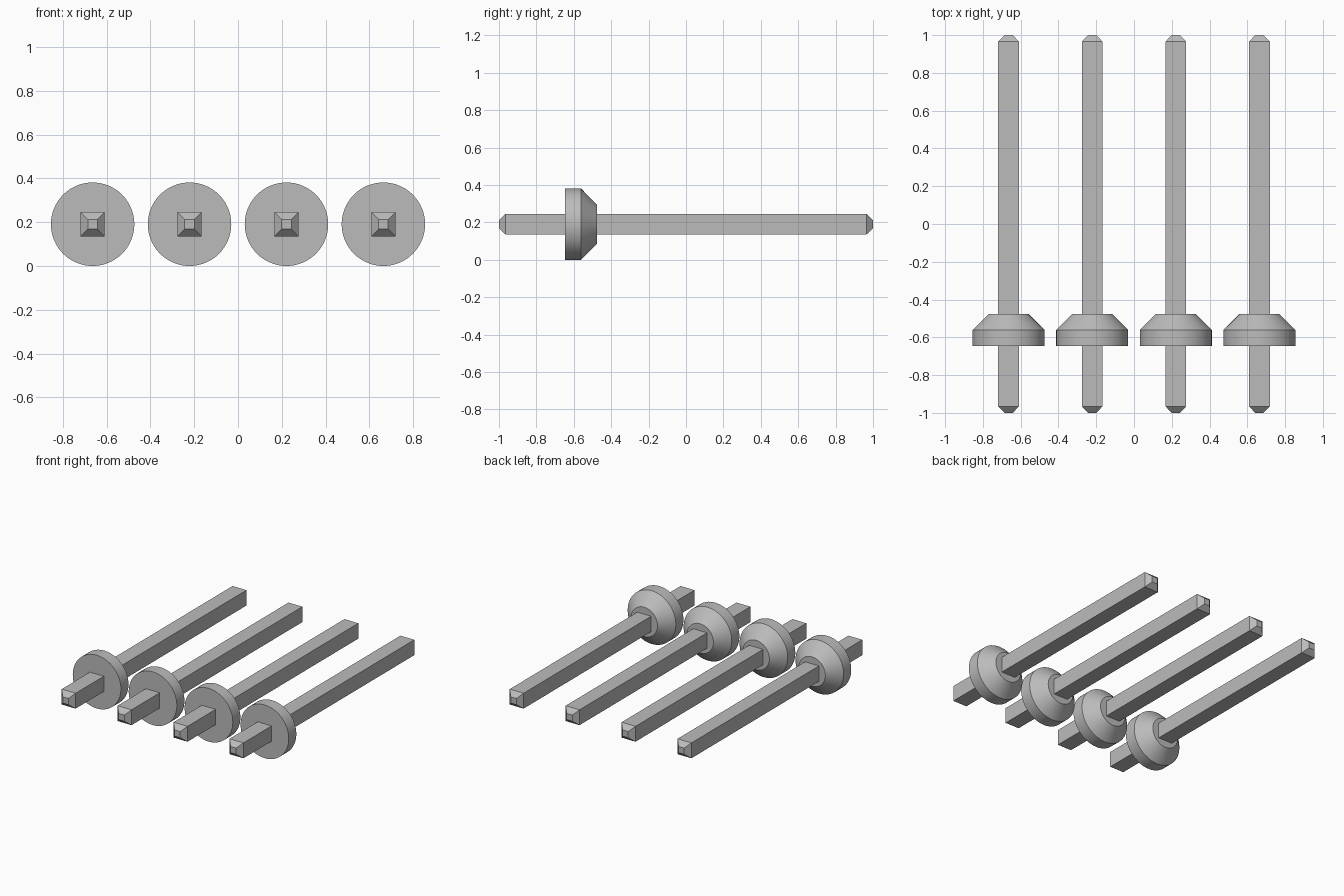
import bpy, bmesh, math
from mathutils import Matrix

cube = bpy.data.objects.get("Cube")
if cube:
    bpy.data.objects.remove(cube, do_unlink=True)

metal = bpy.data.materials.new("grey_metal")
metal.use_nodes = True
metal.diffuse_color = (0.5, 0.5, 0.5, 1)
metal.node_tree.nodes["Principled BSDF"].inputs["Base Color"].default_value = (0.5, 0.5, 0.5, 1)

CENTRE_Z = 0.1905
SPACING = 0.4425


def lathe(name, x, profile, sides, turn=0.0, smooth=False):
    """Capped rings of (y, radius) around an axis running along y."""
    bm = bmesh.new()
    rings = []
    for y, r in profile:
        angles = [turn + math.tau * i / sides for i in range(sides)]
        rings.append([bm.verts.new((r * math.cos(a), y, r * math.sin(a))) for a in angles])
    for a, b in zip(rings, rings[1:]):
        for i in range(sides):
            j = (i + 1) % sides
            bm.faces.new((a[i], a[j], b[j], b[i]))
    bm.faces.new(rings[0])
    bm.faces.new(rings[-1])
    bmesh.ops.recalc_face_normals(bm, faces=bm.faces)
    mesh = bpy.data.meshes.new(name)
    bm.to_mesh(mesh)
    bm.free()
    mesh.materials.append(metal)
    obj = bpy.data.objects.new(name, mesh)
    obj.location = (x, 0, CENTRE_Z)
    bpy.context.collection.objects.link(obj)
    if smooth:
        bpy.ops.object.select_all(action='DESELECT')
        obj.select_set(True)
        bpy.context.view_layer.objects.active = obj
        bpy.ops.object.shade_smooth_by_angle(angle=math.radians(30))
    return obj


# Square pin with tapered ends, and round collar with a conical back
diag = math.sqrt(2)
pin = [(-1, 0.022 * diag), (-0.965, 0.055 * diag), (0.965, 0.055 * diag), (1, 0.022 * diag)]
collar = [(-0.647, 0.1905), (-0.561, 0.1905), (-0.476, 0.105)]

for n in range(4):
    x = (n - 1.5) * SPACING
    lathe(f"pin_{n + 1}", x, pin, 4, turn=math.pi / 4)
    lathe(f"collar_{n + 1}", x, collar, 64, smooth=True)
